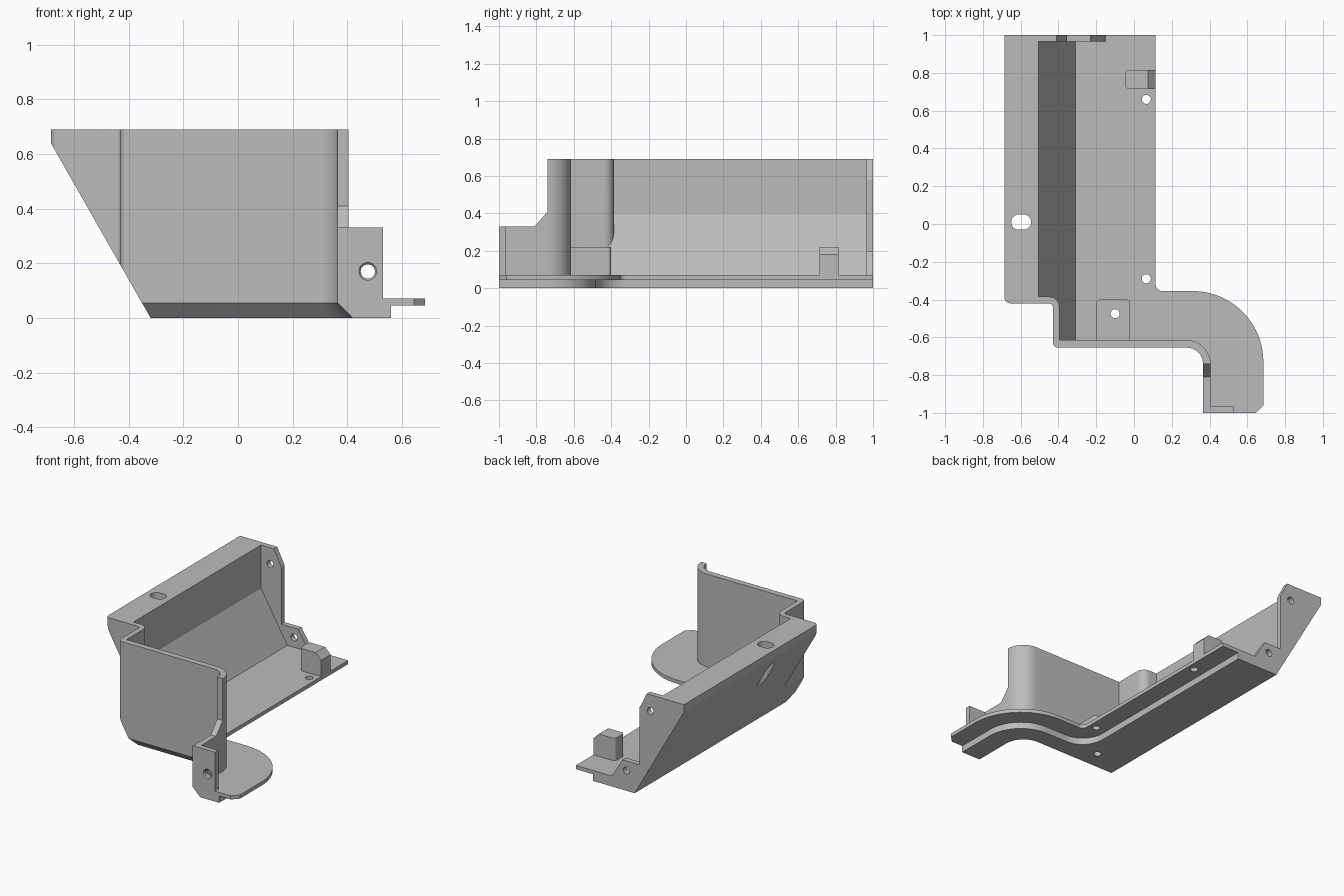
import bpy, bmesh, math
from mathutils import Vector

if "Cube" in bpy.data.objects:
    bpy.data.objects.remove(bpy.data.objects["Cube"])

grey = bpy.data.materials.new("plain_grey")
grey.use_nodes = True
colour = (0.5, 0.5, 0.5, 1)
grey.diffuse_color = colour
grey.node_tree.nodes["Principled BSDF"].inputs["Base Color"].default_value = colour


def rounded(corners, steps=12):
    """Polygon from (u, v, radius) corners, each filleted by its radius."""
    out = []
    for i, (u, v, r) in enumerate(corners):
        p = Vector((u, v))
        if r == 0:
            out.append(p)
            continue
        d1 = (Vector(corners[i - 1][:2]) - p).normalized()
        d2 = (Vector(corners[(i + 1) % len(corners)][:2]) - p).normalized()
        half = d1.angle(d2) / 2
        centre = p + (d1 + d2).normalized() * r / math.sin(half)
        s = p + d1 * r / math.tan(half) - centre
        e = p + d2 * r / math.tan(half) - centre
        a = math.atan2(s.y, s.x)
        turn = math.remainder(math.atan2(e.y, e.x) - a, math.tau)
        for k in range(steps + 1):
            t = a + turn * k / steps
            out.append(centre + Vector((math.cos(t), math.sin(t))) * r)
    return out


def circle(u, v, r, n=32):
    return [(u + r * math.cos(math.tau * k / n), v + r * math.sin(math.tau * k / n))
            for k in range(n)]


def place(p, axis, w):
    return {"x": (w, p[0], p[1]), "y": (p[0], w, p[1]), "z": (p[0], p[1], w)}[axis]


def loft(name, rings):
    """Closed solid through a list of equal rings."""
    bm = bmesh.new()
    loops = [[bm.verts.new(p) for p in ring] for ring in rings]
    n = len(loops[0])
    for a, b in zip(loops, loops[1:]):
        for k in range(n):
            bm.faces.new((a[k], a[(k + 1) % n], b[(k + 1) % n], b[k]))
    bm.faces.new(loops[0][::-1])
    bm.faces.new(loops[-1])
    bmesh.ops.recalc_face_normals(bm, faces=bm.faces)
    mesh = bpy.data.meshes.new(name)
    bm.to_mesh(mesh)
    bm.free()
    mesh.materials.append(grey)
    ob = bpy.data.objects.new(name, mesh)
    bpy.context.collection.objects.link(ob)
    return ob


def prism(name, pts, axis, a, b):
    return loft(name, [[place(p, axis, w) for p in pts] for w in (a, b)])


def combine(ob, other, op):
    mod = ob.modifiers.new(op, "BOOLEAN")
    mod.operation, mod.solver, mod.object = op, "EXACT", other
    bpy.context.view_layer.objects.active = ob
    bpy.ops.object.modifier_apply(modifier=mod.name)
    bpy.data.objects.remove(other)


def add(ob, other):
    combine(ob, other, "UNION")


def cut(ob, other):
    combine(ob, other, "DIFFERENCE")


# Sloped side with its thick upper lip
body = prism("bracket", rounded([
    (-.685, -.42, .03), (-.43, -.42, .02), (-.43, -.655, .03),
    (-.2, -.655, 0), (-.2, 1, 0), (-.685, 1, 0)]), "z", 0, .69)
cut(body, prism("cavity", [(-.505, .8), (-.505, .4), (-.31, .07), (0, .07), (0, .8)],
                "y", -.9, 1.1))


# Floor: thin rim over an inset slab
def floor_plan(inset):
    corner = 0 if inset else .04
    right = .685 - inset
    return rounded([
        (-.4, -.655, 0), (.365, -.655, .085), (.365, -1, 0),
        (right - corner, -1, 0), (right, -1 + corner + .001, 0),
        (right, -.355 - inset, .375 - inset),
        (.115 - inset, -.355 - inset, .035 + inset),
        (.115 - inset, 1, 0), (-.4, 1, 0)], 20)


add(body, prism("floor_rim", floor_plan(0), "z", .045, .07))
add(body, prism("floor_slab", floor_plan(.125), "z", 0, .06))

# Upright wall following the stepped front, lowered along the foot
wall = prism("front_wall", rounded([
    (-.685, -.42, .03), (-.43, -.42, .02), (-.43, -.655, .03), (.365, -.655, .085),
    (.365, -1, 0), (.405, -1, 0), (.405, -.615, .125), (-.395, -.615, 0),
    (-.395, -.385, .055), (-.685, -.385, 0)]), "z", 0, .69)
cut(wall, prism("wall_drop", [(-.74, .8), (-.74, .41), (-.81, .33), (-1.1, .33), (-1.1, .8)],
                "x", .3, .8))
add(body, wall)

# End plates
add(body, prism("foot_plate", [(.365, 0), (.53, 0), (.53, .33), (.365, .33)], "y", -1, -.965))
add(body, prism("back_plate", [
    (-.32, 0), (-.685, .64), (-.685, .69), (-.41, .69), (-.355, .58), (-.355, .2),
    (-.23, .2), (-.15, .07), (-.15, 0)], "y", .965, 1))

# Raised blocks on the floor
add(body, prism("front_block", rounded([
    (-.2, -.635, 0), (-.02, -.635, 0), (-.02, -.4, .02), (-.2, -.4, .02)]), "z", .05, .22))
block = prism("back_block", rounded([
    (-.045, .715, .02), (.115, .715, 0), (.115, .815, 0), (-.045, .815, .02)]), "z", .055, .22)
cut(block, prism("block_chamfer", [(.055, .24), (.135, .16), (.135, .24)], "y", .6, .9))
add(body, block)

# Outer slope and the chamfer under the front edge
k = .365 / .64
cut(body, prism("slope", [(-.32 + .1 * k, -.1), (-.32 - .8 * k, .8), (-1, .8), (-1, -.1)],
                "y", -1.2, 1.2))


def rail(o, z):
    pts = rounded([(-.8, -.655 + o, 0), (.365 + o, -.655 + o, .085 + o), (.365 + o, -1.1, 0)])
    return [(p.x, p.y, z) for p in pts]


cut(body, loft("edge_chamfer", list(zip(rail(-.03, .085), rail(.085, -.03), rail(-.03, -.03)))))

# Screw holes and the slot in the lip
for axis, u, v, r, a, b in (
        ("z", .065, .66, .024, -.1, .2), ("z", .065, -.29, .024, -.1, .2),
        ("z", -.1, -.475, .024, -.1, .4), ("y", .475, .17, .026, -1.1, -.9),
        ("y", -.437, .58, .024, .9, 1.1), ("y", -.26, .136, .024, .9, 1.1)):
    cut(body, prism("hole", circle(u, v, r), axis, a, b))
cut(body, loft("countersink", [[place(p, "y", w) for p in circle(.475, .17, r)]
                               for w, r in ((-1.01, .041), (-.985, .02))]))
cut(body, prism("slot", rounded([(-.65, -.03, .039), (-.545, -.03, .039),
                                 (-.545, .05, .039), (-.65, .05, .039)]), "z", .2, .8))

# Smooth curved faces, keep real edges crisp
bpy.ops.object.select_all(action="DESELECT")
body.select_set(True)
bpy.context.view_layer.objects.active = body
bpy.ops.object.shade_smooth_by_angle(angle=math.radians(25))
